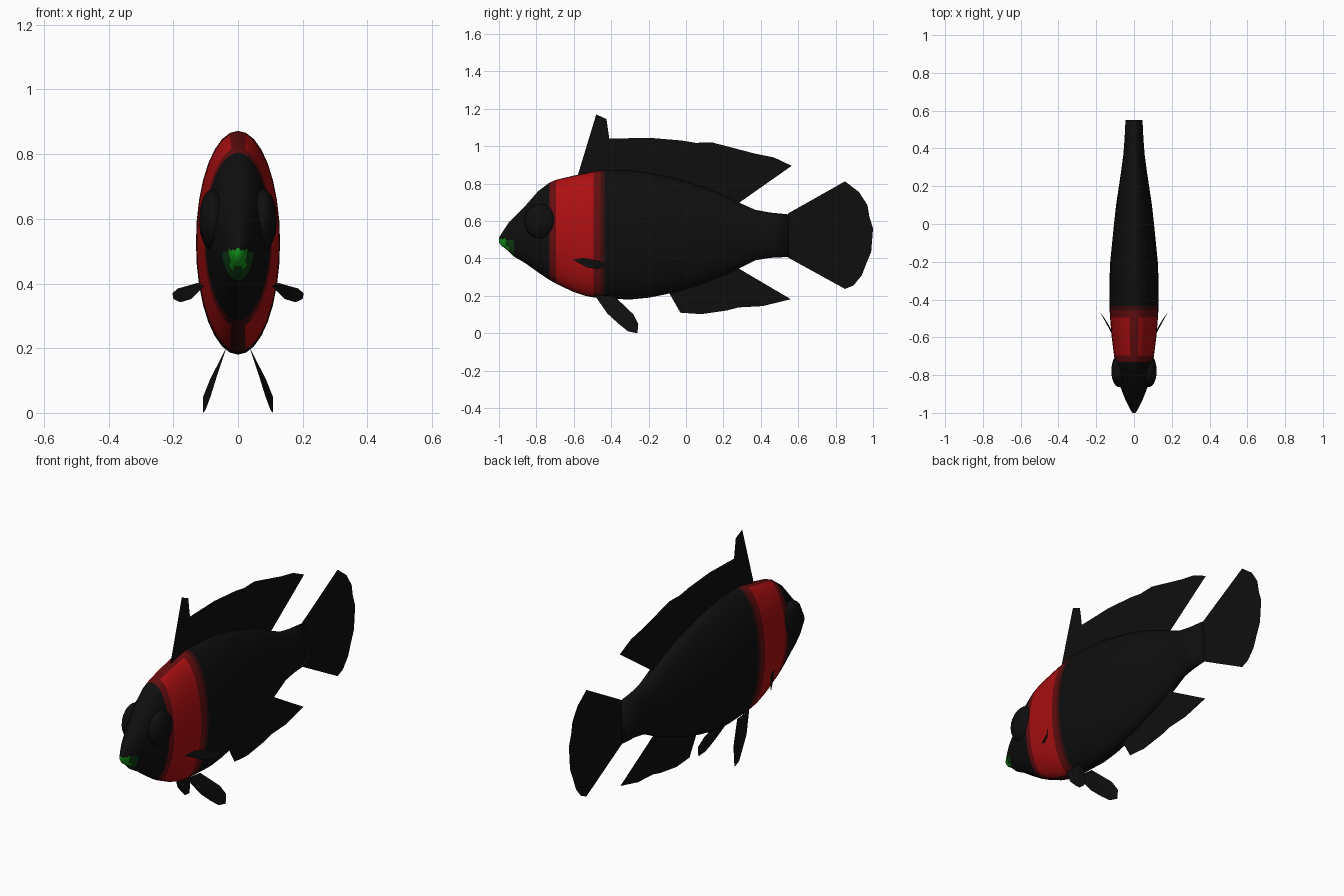
import bpy, bmesh, math

COLOURS = {
    "black": (0.0045, 0.0045, 0.0045),
    "bright_red": (0.42, 0.005, 0.006),
    "mid_red": (0.13, 0.004, 0.005),
    "dark_red": (0.05, 0.004, 0.004),
    "bright_green": (0.006, 0.28, 0.01),
    "dark_green": (0.004, 0.045, 0.006),
}
MATS = []
for name, rgb in COLOURS.items():
    m = bpy.data.materials.new(name)
    m.diffuse_color = (*rgb, 1)
    MATS.append(m)
BLACK, RED, MID_RED, DARK_RED, GREEN, DARK_GREEN = range(6)


def make_object(name, bm, mats, smooth=True):
    me = bpy.data.meshes.new(name)
    bm.normal_update()
    bm.to_mesh(me)
    bm.free()
    for m in mats:
        me.materials.append(m)
    for p in me.polygons:
        p.use_smooth = smooth
    ob = bpy.data.objects.new(name, me)
    bpy.context.collection.objects.link(ob)
    return ob


def fin(name, points):
    """Flat fin from an outline of (x, y, z) points."""
    bm = bmesh.new()
    bm.faces.new([bm.verts.new(p) for p in points])
    bmesh.ops.triangulate(bm, faces=bm.faces[:])
    return make_object(name, bm, MATS[:1], False)


def body_colour(c):
    """Green mouth, red collar with darker borders, black elsewhere."""
    x, y, z = abs(c.x), c.y, c.z
    if y < -0.925 and z < 0.505:
        return GREEN if z > 0.447 and x < 0.024 else DARK_GREEN
    if -0.73 < y < -0.435:
        if y > -0.457 or (x < 0.03 and z < 0.5):
            return DARK_RED
        if y < -0.695 or y > -0.495 or x < 0.03:
            return MID_RED
        return RED
    return BLACK


# Body: elliptical rings (y, top z, bottom z, half width)
STATIONS = [
    (-1.0, 0.51, 0.485, 0.008), (-0.985, 0.535, 0.465, 0.018),
    (-0.965, 0.565, 0.452, 0.029), (-0.945, 0.595, 0.435, 0.039),
    (-0.92, 0.62, 0.41, 0.05), (-0.86, 0.68, 0.375, 0.073),
    (-0.79, 0.76, 0.325, 0.09), (-0.73, 0.805, 0.285, 0.101),
    (-0.695, 0.82, 0.265, 0.106), (-0.6, 0.843, 0.22, 0.118),
    (-0.54, 0.855, 0.20, 0.123), (-0.495, 0.865, 0.192, 0.127),
    (-0.457, 0.87, 0.188, 0.129), (-0.435, 0.872, 0.186, 0.13),
    (-0.3, 0.87, 0.18, 0.13), (-0.2, 0.858, 0.19, 0.126),
    (-0.1, 0.837, 0.21, 0.116), (0.0, 0.81, 0.235, 0.106),
    (0.1, 0.78, 0.27, 0.095), (0.2, 0.74, 0.308, 0.08),
    (0.28, 0.70, 0.345, 0.068), (0.37, 0.66, 0.39, 0.056),
    (0.45, 0.645, 0.403, 0.05), (0.55, 0.635, 0.408, 0.045),
]
SEGS = 32
bm = bmesh.new()
rings = []
for y, top, bot, w in STATIONS:
    zc, h = (top + bot) / 2, (top - bot) / 2
    rings.append([bm.verts.new((w * math.sin(a), y, zc + h * math.cos(a)))
                  for a in (2 * math.pi * i / SEGS for i in range(SEGS))])
for r0, r1 in zip(rings, rings[1:]):
    for i in range(SEGS):
        j = (i + 1) % SEGS
        bm.faces.new((r0[i], r0[j], r1[j], r1[i]))
bm.faces.new(rings[0])
bm.faces.new(rings[-1])
bmesh.ops.recalc_face_normals(bm, faces=bm.faces[:])
for f in bm.faces:
    f.material_index = body_colour(f.calc_center_median())
make_object("body", bm, MATS)

# Eyes: flattened spheres, poles facing sideways, following the cheek
for side, label in ((1, "right"), (-1, "left")):
    bm = bmesh.new()
    bmesh.ops.create_uvsphere(bm, u_segments=20, v_segments=12, radius=1)
    for v in bm.verts:
        p = v.co.copy()
        v.co = (side * (0.078 + 0.042 * p.z), -0.777 + 0.087 * p.x, 0.597 + 0.095 * p.y)
    bmesh.ops.recalc_face_normals(bm, faces=bm.faces[:])
    make_object(label + "_eye", bm, MATS[:1])

# Middle fins as flat (y, z) outlines
MIDDLE_FINS = {
    "dorsal_fin": [(-0.58, 0.84), (-0.48, 1.17), (-0.425, 1.145), (-0.41, 1.04),
                   (-0.2, 1.045), (-0.02, 1.03), (0.05, 1.018), (0.14, 1.02),
                   (0.37, 0.96), (0.47, 0.94), (0.565, 0.895), (0.28, 0.695),
                   (0.1, 0.775), (-0.1, 0.83), (-0.3, 0.86)],
    "anal_fin": [(-0.09, 0.215), (-0.03, 0.11), (0.08, 0.102), (0.22, 0.122),
                 (0.28, 0.138), (0.41, 0.145), (0.56, 0.182), (0.28, 0.347),
                 (0.1, 0.275)],
    "tail_fin": [(0.545, 0.64), (0.85, 0.812), (0.925, 0.755), (0.97, 0.685),
                 (0.98, 0.625), (1.0, 0.56), (0.99, 0.435), (0.965, 0.375),
                 (0.94, 0.31), (0.895, 0.255), (0.85, 0.237), (0.545, 0.405)],
}
for name, pts in MIDDLE_FINS.items():
    fin(name, [(0, y, z) for y, z in pts])

# Paired fins, mirrored left and right
PAIRED_FINS = {
    "pectoral_fin": [(0.105, -0.605, 0.392), (0.125, -0.55, 0.402), (0.155, -0.5, 0.393),
                     (0.185, -0.46, 0.385), (0.203, -0.435, 0.37), (0.2, -0.44, 0.352),
                     (0.178, -0.47, 0.342), (0.145, -0.53, 0.352)],
    "pelvic_fin": [(0.035, -0.49, 0.205), (0.068, -0.42, 0.105), (0.085, -0.36, 0.05),
                   (0.1, -0.31, 0.01), (0.108, -0.26, 0.0), (0.108, -0.255, 0.05),
                   (0.088, -0.28, 0.1), (0.04, -0.38, 0.195)],
}
for name, pts in PAIRED_FINS.items():
    for side, label in ((1, "right_"), (-1, "left_")):
        fin(label + name, [(side * x, y, z) for x, y, z in pts])
